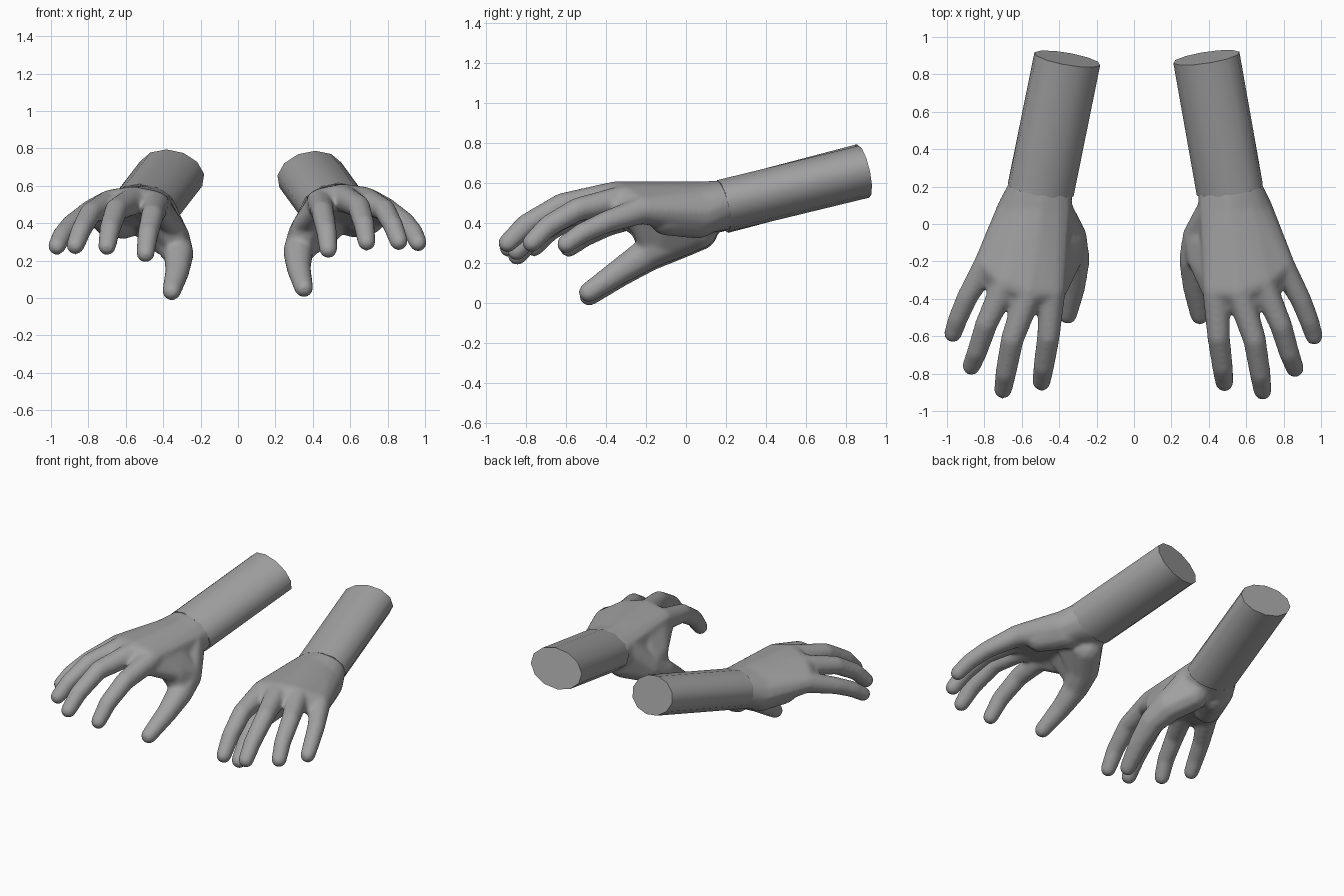
import bpy, bmesh, math
from mathutils import Vector, Matrix

if "Cube" in bpy.data.objects:
    bpy.data.objects.remove(bpy.data.objects["Cube"])

skin = bpy.data.materials.new("grey")
skin.diffuse_color = (0.36, 0.36, 0.36, 1)
skin.use_nodes = True
skin.node_tree.nodes["Principled BSDF"].inputs["Base Color"].default_value = skin.diffuse_color

# Joints as (x, y, z, radius): carpal, knuckle, middle joint, end joint, tip
FINGERS = {
    "index": [(.46, .08, .475, .115), (.44, -.35, .51, .073), (.452, -.60, .46, .060),
              (.473, -.76, .36, .055), (.483, -.848, .26, .048)],
    "middle": [(.51, .08, .485, .12), (.56, -.36, .535, .072), (.645, -.62, .49, .060),
               (.675, -.80, .39, .055), (.688, -.893, .30, .048)],
    "ring": [(.57, .08, .475, .12), (.685, -.31, .52, .070), (.785, -.54, .47, .058),
             (.83, -.69, .385, .053), (.86, -.772, .302, .048)],
    "little": [(.63, .07, .455, .11), (.79, -.22, .465, .068), (.89, -.40, .405, .055),
               (.938, -.52, .35, .051), (.963, -.60, .295, .047)],
}
THUMB = [(.45, .06, .37, .10), (.36, -.07, .315, .098), (.322, -.19, .25, .08),
         (.325, -.33, .16, .064), (.352, -.488, .053, .050)]
WRIST, ELBOW = Vector((.511, .19, .487)), Vector((.387, .89, .657))


def right_pose(p):
    return Vector(p)


def left_pose(p):
    # mirrored, with a slight turn and pitch
    pivot = Vector((-.51, 0, .45))
    turn = Matrix.Rotation(.018, 3, 'X') @ Matrix.Rotation(-.024, 3, 'Z')
    return pivot + turn @ (Vector((-p[0], p[1], p[2])) - pivot) + Vector((.009, 0, -.008))


def lerp(a, b, t, r):
    return tuple(Vector(a[:3]).lerp(Vector(b[:3]), t)) + (r,)


def forearm_ring(c, sides, wide=.182, thick=.131, roll=.2):
    axis = (ELBOW - WRIST).normalized()
    side = axis.cross(Vector((0, 0, 1))).normalized()
    side = Matrix.Rotation(-roll, 3, axis) @ side
    up = side.cross(axis)
    return [c + side * wide * math.cos(a) + up * thick * math.sin(a)
            for a in (2 * math.pi * (i + .5) / sides for i in range(sides))]


def hull(bm, balls, pose, extra=()):
    """Add the convex hull of a set of balls (and loose points)."""
    part = bmesh.new()
    for x, y, z, r in balls:
        bmesh.ops.create_icosphere(part, subdivisions=2, radius=r * 1.05,
                                   matrix=Matrix.Translation((x, y, z)))
    for p in extra:
        part.verts.new(p)
    pts = [pose(v.co) for v in part.verts]
    part.free()
    verts = [bm.verts.new(p) for p in pts]
    bmesh.ops.convex_hull(bm, input=verts)
    inner = [v for v in verts if v.is_valid and not v.link_faces]
    bmesh.ops.delete(bm, geom=inner, context='VERTS')


def finish(bm, name):
    bmesh.ops.recalc_face_normals(bm, faces=bm.faces)
    me = bpy.data.meshes.new(name)
    bm.to_mesh(me)
    bm.free()
    me.materials.append(skin)
    ob = bpy.data.objects.new(name, me)
    bpy.context.collection.objects.link(ob)
    return ob


def build_hand(label, pose):
    bm = bmesh.new()
    chains = list(FINGERS.values())
    # fingers and thumb
    for ch in [c[1:] for c in chains] + [THUMB]:
        for a, b in zip(ch, ch[1:]):
            hull(bm, [a, b], pose)
    # palm and webs between neighbouring fingers
    for a, b in zip(chains, chains[1:]):
        hull(bm, [a[0], b[0], a[1], b[1]], pose)
        hull(bm, [lerp(c[1], c[2], t, r) for c in (a, b)
                  for t, r in ((0, .06), (.3, .04))], pose)
    # web and muscle between thumb and palm
    index = chains[0]
    web = (.345, -.20, .385, .055)
    hull(bm, [THUMB[0], THUMB[1], lerp(*THUMB[1:3], .8, .06), web,
              lerp(*index[:2], .45, .085), lerp(*index[:2], .8, .06)], pose)
    hull(bm, [web, lerp(*index[:2], .45, .085), lerp(*index[:2], .9, .068),
              lerp(*index[1:3], .3, .05)], pose)
    hull(bm, [THUMB[0], THUMB[1], index[0], lerp(*chains[1][:2], .3, .09)], pose)
    # heel of the palm on the outer side
    hull(bm, [(.62, .06, .43, .105), (.70, -.10, .425, .085)], pose)
    # wrist
    hull(bm, [c[0] for c in chains], pose,
         forearm_ring(WRIST, 24, .17, .122, .1)
         + forearm_ring(WRIST.lerp(ELBOW, .04), 24, .168, .12, .2))
    hand = finish(bm, label + "_hand")
    fuse = hand.modifiers.new("fuse", 'REMESH')
    fuse.mode = 'VOXEL'
    fuse.voxel_size = .011
    fuse.use_smooth_shade = True
    soft = hand.modifiers.new("soften", 'SMOOTH')
    soft.factor = .5
    soft.iterations = 16

    # forearm: straight faceted oval tube with a flat cap
    bm = bmesh.new()
    rings = [[bm.verts.new(pose(p)) for p in forearm_ring(c, 12)]
             for c in (WRIST.lerp(ELBOW, -.01), ELBOW)]
    for i in range(12):
        j = (i + 1) % 12
        bm.faces.new((rings[0][i], rings[0][j], rings[1][j], rings[1][i]))
    for r in rings:
        bm.faces.new(r)
    arm = finish(bm, label + "_forearm")
    bpy.ops.object.select_all(action='DESELECT')
    arm.select_set(True)
    bpy.context.view_layer.objects.active = arm
    bpy.ops.object.shade_smooth_by_angle(angle=math.radians(40))


build_hand("right", right_pose)
build_hand("left", left_pose)
